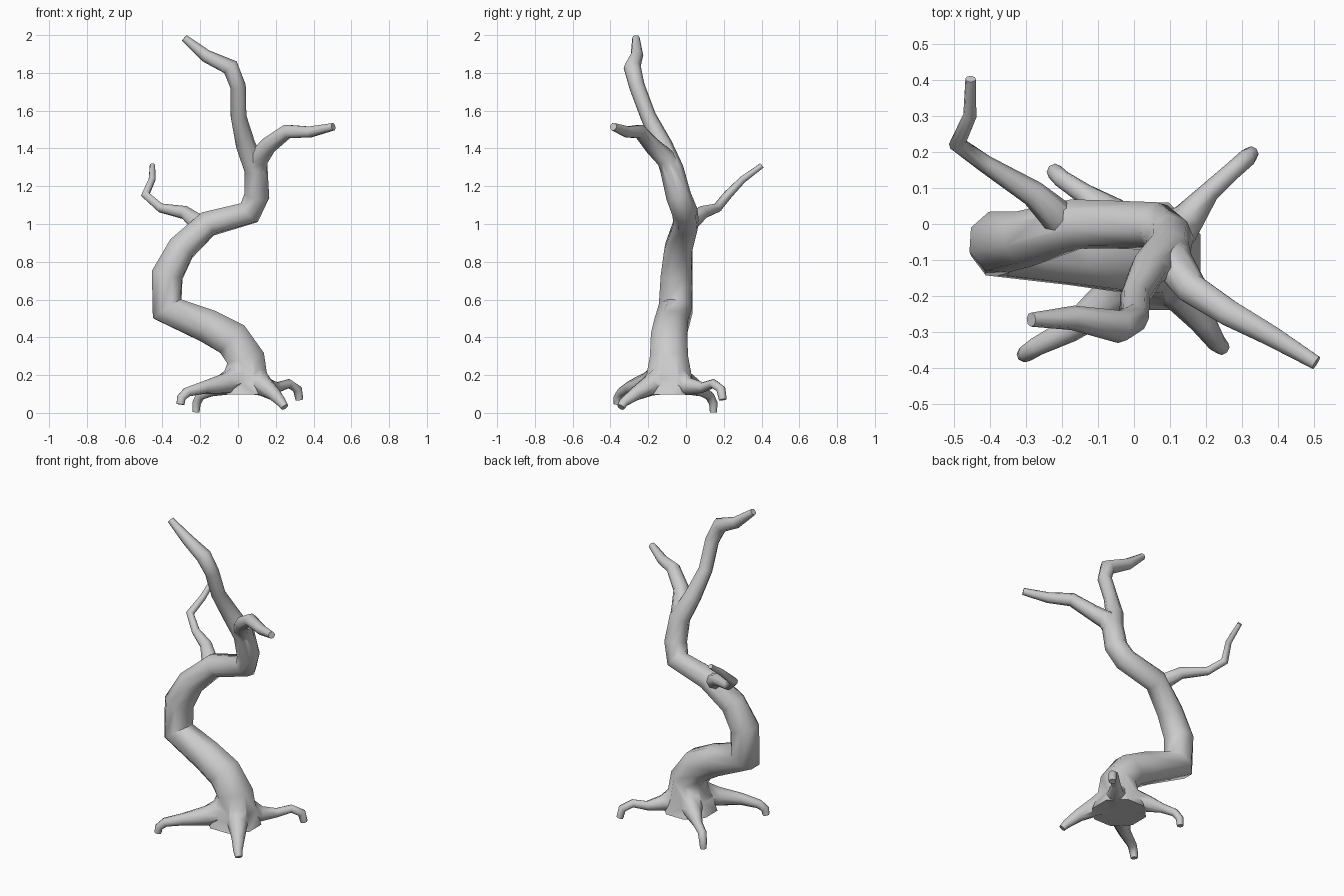
import bpy, bmesh, math
from mathutils import Vector

SIDES = 8


def limb(name, pts, sides=SIDES):
    """Tapered tube through (x, y, z, radius) points with capped ends."""
    pos = [Vector(p[:3]) for p in pts]
    n = len(pos)
    bm = bmesh.new()
    rings, side, prev = [], None, None
    for i, p in enumerate(pos):
        a = (p - pos[i - 1]).normalized() if i else (pos[1] - p).normalized()
        b = (pos[i + 1] - p).normalized() if i < n - 1 else a
        t = (a + b).normalized()
        if side is None:
            ref = Vector((0, 1, 0)) if abs(t.y) < 0.8 else Vector((0, 0, 1))
            side = (ref - t * ref.dot(t)).normalized()
        else:
            side = (prev.rotation_difference(t) @ side).normalized()
        prev = t
        up = t.cross(side)
        r = pts[i][3] * 1.04
        rings.append([bm.verts.new(p + r * (side * math.cos(k) + up * math.sin(k)))
                      for k in (2 * math.pi * (j + 0.5) / sides for j in range(sides))])
    for lo, hi in zip(rings, rings[1:]):
        for j in range(sides):
            k = (j + 1) % sides
            bm.faces.new((lo[j], lo[k], hi[k], hi[j]))
    bm.faces.new(rings[0][::-1])
    bm.faces.new(rings[-1])
    bmesh.ops.recalc_face_normals(bm, faces=bm.faces)
    me = bpy.data.meshes.new(name)
    bm.to_mesh(me)
    bm.free()
    ob = bpy.data.objects.new(name, me)
    bpy.context.collection.objects.link(ob)
    return ob


# Twisting trunk continuing into the top branch
tree = limb("tree", [
    (0.035, -0.09, 0.098, 0.155), (0.035, -0.09, 0.18, 0.128), (0.04, -0.09, 0.29, 0.105),
    (-0.03, -0.09, 0.39, 0.10), (-0.16, -0.08, 0.46, 0.092), (-0.375, -0.055, 0.55, 0.092),
    (-0.375, -0.05, 0.73, 0.085), (-0.30, -0.04, 0.87, 0.076), (-0.16, 0.0, 1.0, 0.068),
    (0.06, -0.005, 1.06, 0.066), (0.10, -0.04, 1.15, 0.064), (0.095, -0.075, 1.29, 0.06),
    (0.04, -0.125, 1.42, 0.05), (0.003, -0.20, 1.57, 0.04), (0.0, -0.26, 1.73, 0.04),
    (-0.04, -0.285, 1.83, 0.044), (-0.17, -0.26, 1.89, 0.033), (-0.285, -0.265, 1.985, 0.019)])

parts = [
    # Branches
    limb("right_branch", [
        (0.10, -0.06, 1.25, 0.05), (0.11, -0.11, 1.35, 0.053), (0.16, -0.18, 1.415, 0.044),
        (0.26, -0.245, 1.49, 0.038), (0.38, -0.31, 1.487, 0.03), (0.505, -0.385, 1.515, 0.02)]),
    limb("left_branch", [
        (-0.19, 0.0, 0.99, 0.05), (-0.28, 0.085, 1.06, 0.035), (-0.41, 0.165, 1.085, 0.024),
        (-0.49, 0.222, 1.155, 0.023), (-0.455, 0.30, 1.235, 0.018), (-0.453, 0.402, 1.31, 0.014)]),
    # Clawed roots
    limb("back_right_root", [
        (0.06, -0.07, 0.19, 0.085), (0.15, 0.015, 0.14, 0.045), (0.21, 0.09, 0.135, 0.027),
        (0.27, 0.145, 0.155, 0.024), (0.315, 0.185, 0.125, 0.024), (0.325, 0.195, 0.07, 0.02)]),
    limb("front_right_root", [
        (0.06, -0.10, 0.19, 0.09), (0.13, -0.19, 0.145, 0.055), (0.19, -0.27, 0.10, 0.036),
        (0.23, -0.33, 0.055, 0.025), (0.247, -0.345, 0.03, 0.02)]),
    limb("front_left_root", [
        (0.03, -0.11, 0.19, 0.09), (-0.07, -0.21, 0.155, 0.055), (-0.18, -0.295, 0.135, 0.034),
        (-0.27, -0.34, 0.11, 0.026), (-0.30, -0.36, 0.08, 0.023), (-0.305, -0.362, 0.045, 0.02)]),
    limb("back_left_root", [
        (0.03, -0.08, 0.19, 0.09), (-0.07, 0.03, 0.145, 0.05), (-0.14, 0.085, 0.115, 0.028),
        (-0.20, 0.125, 0.09, 0.024), (-0.22, 0.145, 0.05, 0.022), (-0.223, 0.145, 0.003, 0.018)]),
]

# Fuse everything into one skin
for p in parts:
    m = tree.modifiers.new("join_" + p.name, 'BOOLEAN')
    m.operation = 'UNION'
    m.solver = 'EXACT'
    m.object = p
dg = bpy.context.evaluated_depsgraph_get()
fused = bpy.data.meshes.new_from_object(tree.evaluated_get(dg))
tree.modifiers.clear()
tree.data = fused
for p in parts:
    bpy.data.objects.remove(p)

bpy.ops.object.select_all(action='DESELECT')
tree.select_set(True)
bpy.context.view_layer.objects.active = tree
bpy.ops.object.shade_smooth_by_angle(angle=math.radians(50))
